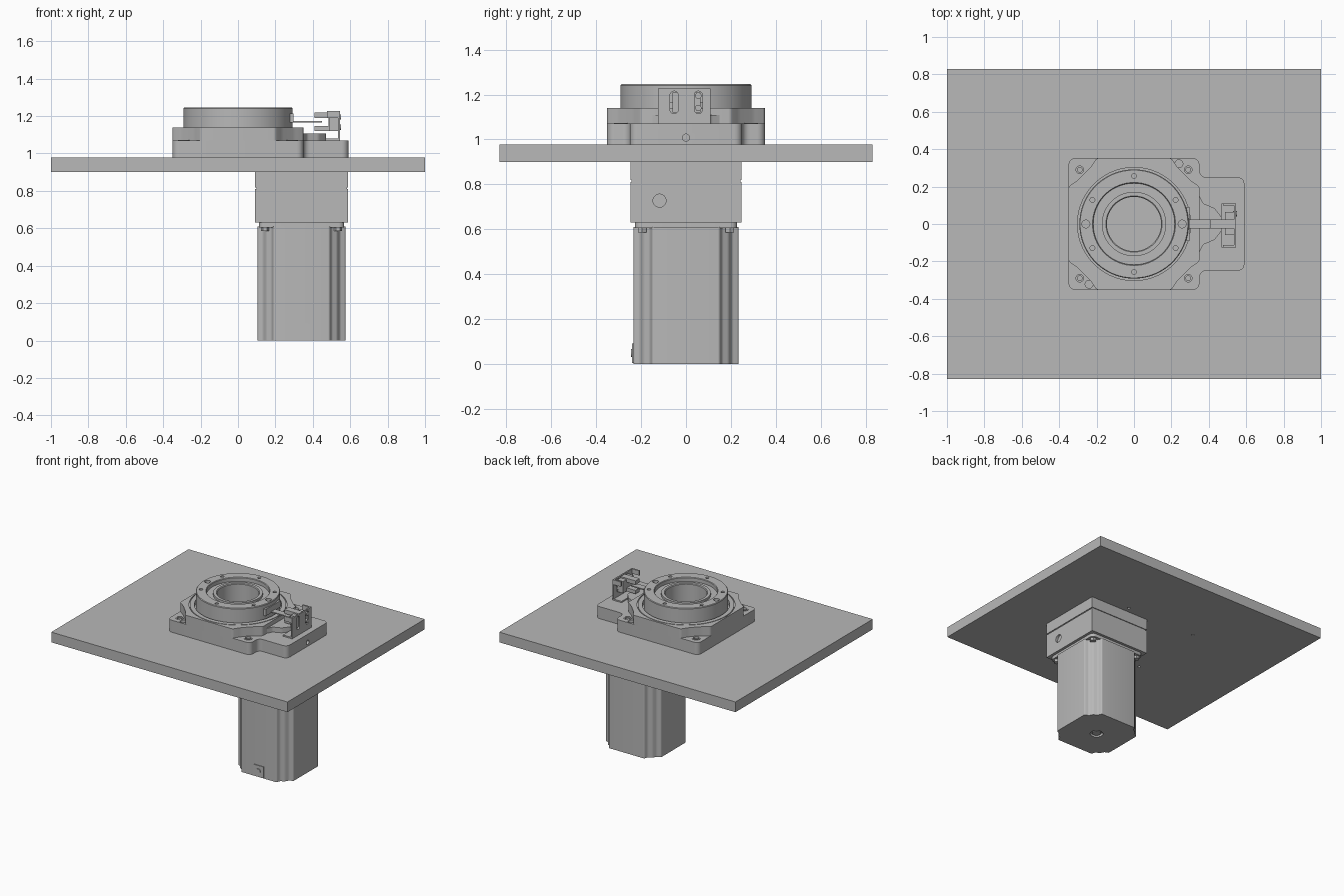
import bpy, bmesh, math
from mathutils import Vector

old = bpy.data.objects.get("Cube")
if old:
    bpy.data.objects.remove(old, do_unlink=True)

grey = bpy.data.materials.new("machined grey")
grey.use_nodes = True
grey.diffuse_color = (0.48, 0.48, 0.48, 1)
grey.node_tree.nodes["Principled BSDF"].inputs["Base Color"].default_value = (0.48, 0.48, 0.48, 1)

AXES = {"x": lambda a, b, t: (t, a, b),
        "y": lambda a, b, t: (a, t, b),
        "z": lambda a, b, t: (a, b, t)}


def finish(bm, name):
    bmesh.ops.recalc_face_normals(bm, faces=bm.faces)
    mesh = bpy.data.meshes.new(name)
    bm.to_mesh(mesh)
    bm.free()
    mesh.materials.append(grey)
    obj = bpy.data.objects.new(name, mesh)
    bpy.context.collection.objects.link(obj)
    return obj


def prism(name, pts, lo, hi, axis="z", fillet=0):
    """Extrude a closed outline along an axis, with optional rounded corners."""
    place = AXES[axis]
    bm = bmesh.new()
    face = bm.faces.new([bm.verts.new(place(a, b, lo)) for a, b in pts])
    if fillet:
        bmesh.ops.bevel(bm, geom=list(bm.verts), offset=fillet, segments=5,
                        profile=0.5, affect='VERTICES')
        face = bm.faces[:][0]
    out = bmesh.ops.extrude_face_region(bm, geom=[face])
    verts = [v for v in out["geom"] if isinstance(v, bmesh.types.BMVert)]
    bmesh.ops.translate(bm, verts=verts, vec=Vector(place(0, 0, hi - lo)))
    return finish(bm, name)


def rect(a0, a1, b0, b1):
    return [(a0, b0), (a1, b0), (a1, b1), (a0, b1)]


def circle(a, b, r, n=32):
    return [(a + r * math.cos(math.tau * i / n), b + r * math.sin(math.tau * i / n))
            for i in range(n)]


def lathe(name, profile, n=96):
    """Revolve a closed (radius, z) profile about the vertical axis."""
    bm = bmesh.new()
    rings = [[bm.verts.new((x, y, z)) for x, y in circle(0, 0, r, n)] for r, z in profile]
    for k, ring in enumerate(rings):
        nxt = rings[(k + 1) % len(rings)]
        for i in range(n):
            j = (i + 1) % n
            bm.faces.new((ring[i], ring[j], nxt[j], nxt[i]))
    return finish(bm, name)


def cut(target, *cutters):
    """Subtract helper solids, then discard them."""
    for cutter in cutters:
        cutter.hide_render = True
        mod = target.modifiers.new("cut", 'BOOLEAN')
        mod.operation, mod.solver, mod.object = 'DIFFERENCE', 'EXACT', cutter
        bpy.context.view_layer.objects.active = target
        bpy.ops.object.modifier_apply(modifier=mod.name)
        bpy.data.objects.remove(cutter, do_unlink=True)


def hole(a, b, r, lo, hi, axis="z", n=32):
    return prism("cutter", circle(a, b, r, n), lo, hi, axis)


bolts = [(sx * 0.29, sy * 0.29) for sx in (-1, 1) for sy in (-1, 1)]

# Table plate with bolt holes
plate = prism("table_plate", rect(-1, 1, -0.83, 0.83), 0.9, 0.978)
cut(plate, *[hole(x, y, 0.01, 0.85, 0.96, n=16) for x, y in bolts])

# Housing base with side extension
base_outline = [(-0.35, -0.352), (0.35, -0.352), (0.35, -0.25), (0.59, -0.25),
                (0.59, 0.25), (0.35, 0.25), (0.35, 0.352), (-0.35, 0.352)]
base = prism("housing_base", base_outline, 0.978, 1.07, fillet=0.035)
cut(base, hole(0, 0, 0.2, 0.9, 1.2, n=96),
    *[hole(x, y, 0.03, 1.03, 1.2) for x, y in bolts],
    *[hole(x, y, 0.013, 0.99, 1.2) for x, y in bolts],
    *[hole(s * 0.24, s * 0.322, 0.021, 1.05, 1.2) for s in (-1, 1)],
    hole(0, 1.008, 0.016, 0.56, 0.7, "x"))

# Counterbore rims
for i, (x, y) in enumerate(bolts):
    rim = prism("bolt_rim_%d" % i, circle(x, y, 0.03), 1.06, 1.073)
    cut(rim, hole(x, y, 0.02, 1.0, 1.2))

# Upper housing, relieved around the bolts
corner = [(0.35, 0.2), (0.3, 0.235), (0.235, 0.3), (0.2, 0.352)]
upper_outline = (corner + [(-x, y) for x, y in corner[::-1]]
                 + [(-x, -y) for x, y in corner] + [(x, -y) for x, y in corner[::-1]])
upper = prism("upper_housing", upper_outline, 1.06, 1.14, fillet=0.012)
cut(upper, hole(0, 0, 0.302, 1.11, 1.2, n=96), hole(0, 0, 0.2, 1.0, 1.2, n=96),
    lathe("cutter", [(0.334, 1.134), (0.34, 1.134), (0.34, 1.16), (0.334, 1.16)]))

# Neck carrying the drive shaft
half = [(0.3, 0.2), (0.34, 0.17), (0.37, 0.11), (0.43, 0.085), (0.47, 0.035)]
prism("shaft_neck", half + [(x, -y) for x, y in half[::-1]], 1.06, 1.108, fillet=0.01)

# Rotating ring with stepped bore
rotor = lathe("rotating_ring", [
    (0.145, 0.978), (0.205, 0.978), (0.205, 1.105), (0.285, 1.105), (0.292, 1.115),
    (0.292, 1.241), (0.288, 1.246), (0.222, 1.246), (0.218, 1.242), (0.218, 1.215),
    (0.172, 1.215), (0.172, 1.232), (0.15, 1.232), (0.145, 1.227)])
for k in range(12):
    if k % 6 == 0 or k % 2 == 1:
        ang = math.tau * k / 12
        cut(rotor, hole(0.257 * math.cos(ang), 0.257 * math.sin(ang),
                        0.021 if k % 6 == 0 else 0.013, 1.19, 1.3, n=20))

# Sensor flag on the ring
prism("flag_foot", rect(-0.09, 0.09, 1.165, 1.215), 0.278, 0.298, "x")
prism("flag_arm", rect(0.29, 0.45, -0.024, 0.024), 1.167, 1.175)

# Fork sensor, open toward the ring
fork = [(0.41, 1.12), (0.535, 1.12), (0.535, 1.22), (0.41, 1.22),
        (0.41, 1.19), (0.485, 1.19), (0.485, 1.147), (0.41, 1.147)]
prism("fork_sensor", fork, -0.025, 0.025, "y")
prism("sensor_body", rect(-0.06, 0.065, 1.12, 1.21), 0.487, 0.536, "x")

# Slotted sensor bracket
bracket = prism("sensor_bracket", rect(-0.125, 0.11, 1.073, 1.226), 0.535, 0.546, "x")
for y in (-0.053, 0.055):
    cut(bracket, prism("cutter", rect(y - 0.018, y + 0.018, 1.115, 1.215),
                       0.5, 0.6, "x", fillet=0.0175))
prism("bracket_foot", rect(0.468, 0.546, -0.125, 0.11), 1.069, 1.08)
for y in (-0.119, 0.104):
    prism("bracket_flange", rect(0.475, 0.546, y - 0.006, y + 0.006), 1.19, 1.226)
for z in (1.14, 1.195):
    prism("sensor_screw", circle(0.055, z, 0.014, 20), 0.53, 0.551, "x")

# Gearbox adapter under the plate
CX = 0.34
prism("adapter_top", rect(0.092, 0.588, -0.248, 0.248), 0.818, 0.91)
prism("adapter_seam", rect(0.098, 0.582, -0.242, 0.242), 0.8, 0.83)
adapter = prism("gearbox_adapter", rect(0.092, 0.588, -0.248, 0.248), 0.63, 0.81)
cut(adapter, hole(-0.118, 0.727, 0.029, 0.57, 0.7, "x"))

# Motor flange and corner bolts
prism("motor_flange", rect(CX - 0.228, CX + 0.228, -0.228, 0.228), 0.605, 0.632, fillet=0.03)
for sx in (-1, 1):
    for sy in (-1, 1):
        prism("motor_bolt", circle(CX + sx * 0.195, sy * 0.195, 0.022, 6), 0.585, 0.61)

# Motor body with grooved corners
H = 0.235
groove = [(H, H - 0.085), (H - 0.03, H - 0.075), (H - 0.045, H - 0.045),
          (H - 0.075, H - 0.03), (H - 0.085, H)]
ring = (groove + [(-x, y) for x, y in groove[::-1]]
        + [(-x, -y) for x, y in groove] + [(x, -y) for x, y in groove[::-1]])
motor = prism("motor_body", [(CX + x, y) for x, y in ring], 0, 0.61, fillet=0.008)
cut(motor, hole(CX, 0, 0.045, -0.1, 0.02))
prism("motor_centre_cap", circle(CX, 0, 0.03), 0.004, 0.025)

# Ground terminal on the motor front
prism("terminal_pad", rect(CX - 0.045, CX + 0.045, 0.004, 0.09), -H - 0.005, -H + 0.01, "y")
prism("terminal_screw", circle(CX, 0.048, 0.018, 20), -H - 0.01, -H + 0.01, "y")

# Smooth curved walls, keep edges crisp
for obj in bpy.context.scene.objects:
    obj.select_set(obj.type == 'MESH')
bpy.context.view_layer.objects.active = motor
bpy.ops.object.shade_smooth_by_angle(angle=math.radians(25))
